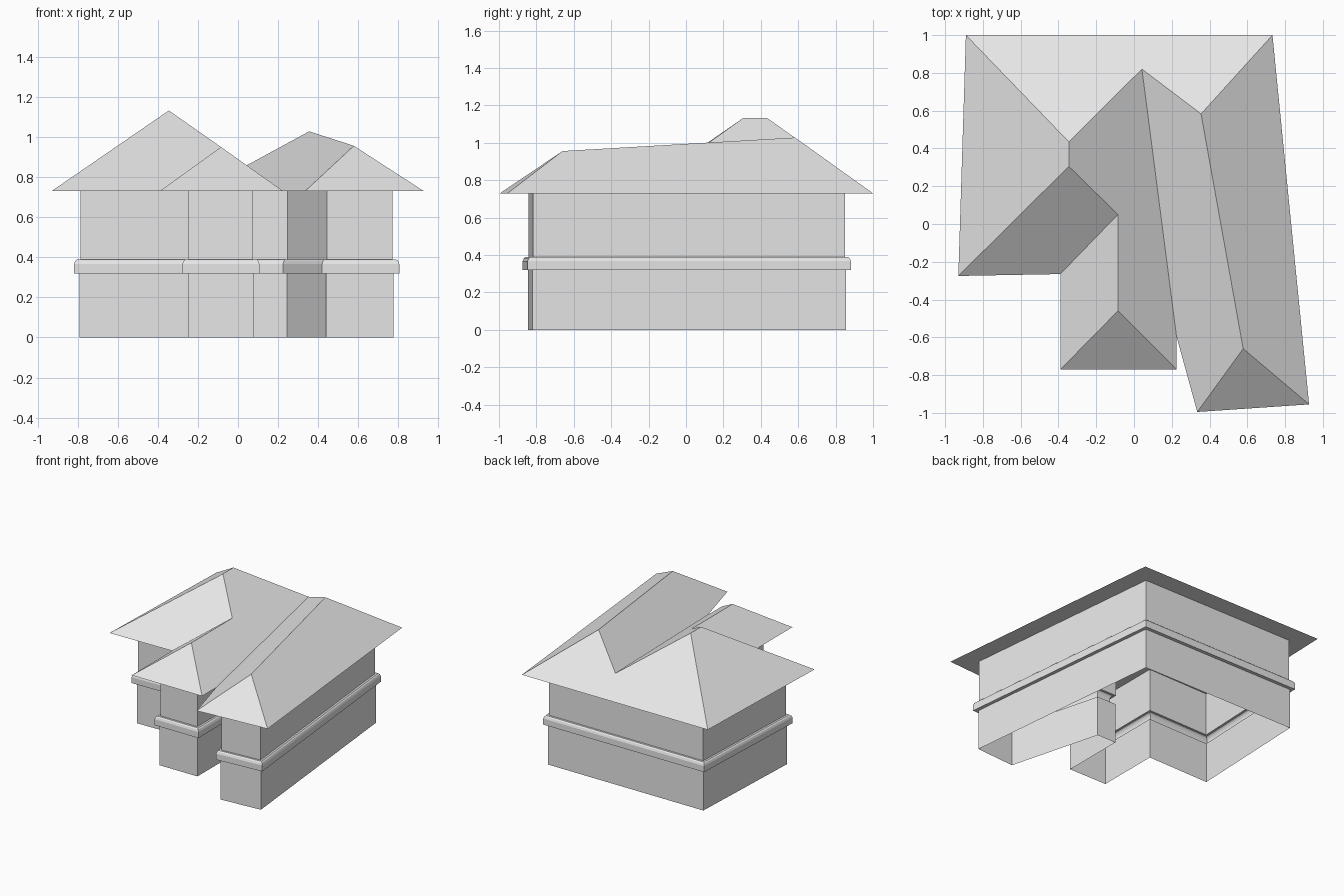
import bpy
import bmesh
from mathutils import Vector

cube = bpy.data.objects.get("Cube")
if cube:
    bpy.data.objects.remove(cube, do_unlink=True)

EAVE = 0.73

# One plain grey for the whole building
grey = bpy.data.materials.new("plain_grey")
grey.use_nodes = True
colour = (0.8, 0.8, 0.8, 1)
grey.diffuse_color = colour
grey.node_tree.nodes["Principled BSDF"].inputs["Base Color"].default_value = colour


def finish(name, bm):
    mesh = bpy.data.meshes.new(name)
    bm.to_mesh(mesh)
    bm.free()
    mesh.materials.append(grey)
    obj = bpy.data.objects.new(name, mesh)
    bpy.context.collection.objects.link(obj)
    return obj


def offset_outline(points, distance):
    """Move every edge of a counter-clockwise outline outward, with mitred corners."""
    result = []
    for i, p in enumerate(points):
        a = (p - points[i - 1]).normalized()
        b = (points[(i + 1) % len(points)] - p).normalized()
        na, nb = Vector((a.y, -a.x)), Vector((b.y, -b.x))
        result.append(p + (na + nb) * distance / (1 + na.dot(nb)))
    return result


def sweep(name, outline, profile):
    """Carry a profile of (outward offset, height) around the outline."""
    bm = bmesh.new()
    rings = [[bm.verts.new((p.x, p.y, z)) for p in offset_outline(outline, d)]
             for d, z in profile]
    n = len(outline)
    for low, high in zip(rings, rings[1:]):
        for i in range(n):
            j = (i + 1) % n
            bm.faces.new((low[i], low[j], high[j], high[i]))
    return finish(name, bm)


# Walls: a three-winged plan, with a moulded band around the middle
plan = [Vector(p) for p in (
    (-0.75, 0.855), (-0.79, -0.13), (-0.25, -0.12), (-0.25, -0.62), (0.08, -0.62),
    (0.08, -0.115), (0.245, -0.115), (0.44, -0.845), (0.775, -0.822), (0.605, 0.855))]
wall_profile = [(0, 0), (0, 0.32), (0.027, 0.32), (0.027, 0.367), (0.021, 0.382),
                (0.012, 0.39), (-0.004, 0.39), (-0.004, EAVE)]
sweep("walls_with_band", plan, wall_profile)

# Roof corners: eaves first, then ridges and valleys
corners = {
    "back_right": (-0.89, 1.0, EAVE),
    "side_right": (-0.93, -0.275, EAVE),
    "notch": (-0.39, -0.265, EAVE),
    "porch_right": (-0.39, -0.77, EAVE),
    "porch_left": (0.225, -0.77, EAVE),
    "join": (0.225, -0.595, EAVE),
    "wing_inner": (0.335, -0.995, EAVE),
    "wing_outer": (0.927, -0.955, EAVE),
    "back_left": (0.733, 1.0, EAVE),
    "peak_back": (-0.345, 0.435, 1.132),
    "peak_front": (-0.345, 0.305, 1.132),
    "porch_ridge_back": (-0.085, 0.05, 0.95),
    "porch_ridge_front": (-0.085, -0.46, 0.95),
    "valley": (0.042, 0.82, 0.858),
    "wing_ridge_back": (0.355, 0.583, 1.028),
    "wing_ridge_front": (0.578, -0.66, 0.956),
}
slopes = [
    "back_left back_right peak_back valley wing_ridge_back",
    "back_right side_right peak_front peak_back",
    "side_right notch porch_ridge_back peak_front",
    "notch porch_right porch_ridge_front porch_ridge_back",
    "porch_right porch_left porch_ridge_front",
    "porch_left join valley peak_back peak_front porch_ridge_back porch_ridge_front",
    "join wing_inner wing_ridge_front wing_ridge_back valley",
    "wing_inner wing_outer wing_ridge_front",
    "wing_outer back_left wing_ridge_back wing_ridge_front",
]
bm = bmesh.new()
verts = {name: bm.verts.new(co) for name, co in corners.items()}
for slope in slopes:
    bm.faces.new([verts[name] for name in slope.split()])

# Flat soffit closing the roof from below
eaves = [v for v in verts.values() if v.co.z == verts["join"].co.z]
bm.faces.new(list(reversed(eaves)))
finish("hipped_roof", bm)
